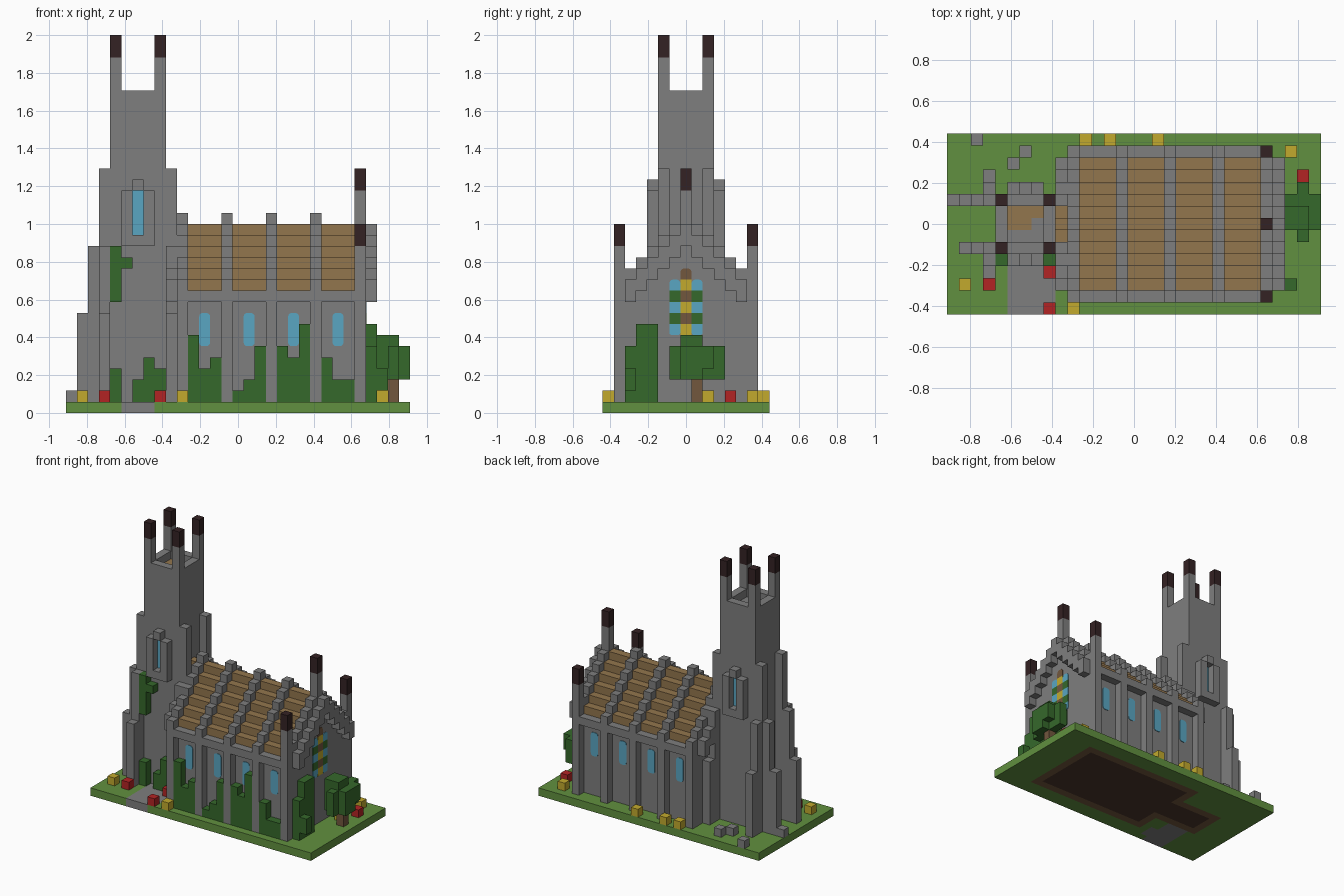
import bpy, bmesh, math
from mathutils import Vector

if "Cube" in bpy.data.objects:
    bpy.data.objects.remove(bpy.data.objects["Cube"])

U = 2 / 34                      # edge of one block
ORIGIN = Vector((-15.5, -7.5, 0))


def material(name, r, g, b):
    m = bpy.data.materials.new(name)
    m.use_nodes = True
    m.diffuse_color = (r, g, b, 1)
    m.node_tree.nodes["Principled BSDF"].inputs["Base Color"].default_value = (r, g, b, 1)
    return m


STONE = material("stone", .21, .21, .21)
GRASS = material("grass", .12, .28, .05)
ROOF = material("roof_tile", .29, .18, .075)
LEAF = material("leaf", .036, .14, .024)
GLASS = material("blue_glass", .1, .38, .54)
YELLOW = material("yellow", .54, .4, .027)
RED = material("red", .45, .017, .017)
DARK = material("dark_cap", .034, .016, .017)
WOOD = material("wood", .17, .095, .048)
SOIL = material("soil", .07, .035, .023)


def fill(x0, x1, y0, y1, z0, z1):
    return {(x, y, z) for x in range(x0, x1) for y in range(y0, y1) for z in range(z0, z1)}


def finish(name, bm, mat):
    bmesh.ops.remove_doubles(bm, verts=bm.verts, dist=1e-4)
    bmesh.ops.recalc_face_normals(bm, faces=bm.faces)
    mesh = bpy.data.meshes.new(name)
    for v in bm.verts:
        v.co = (v.co + ORIGIN) * U
    bm.to_mesh(mesh)
    bm.free()
    mesh.materials.append(mat)
    bpy.context.collection.objects.link(bpy.data.objects.new(name, mesh))


def blocks(name, mat, *parts):
    """Outer skin of a union of block sets."""
    cells = set().union(*parts)
    bm = bmesh.new()
    for c in cells:
        for axis in range(3):
            for side in (0, 1):
                near = list(c)
                near[axis] += 2 * side - 1
                if tuple(near) in cells:
                    continue
                quad = []
                for a, b in ((0, 0), (1, 0), (1, 1), (0, 1)):
                    p = Vector(c)
                    p[axis] += side
                    p[(axis + 1) % 3] += a
                    p[(axis + 2) % 3] += b
                    quad.append(bm.verts.new(p))
                bm.faces.new(quad if side else quad[::-1])
    finish(name, bm, mat)


def pane(name, mat, axis, plane, out, start, z0, z1, low=0, high=0):
    """Thin one-block-wide plate with optionally rounded ends."""
    corners = [(0, z0, low, 180), (1, z0, low, 270), (1, z1, high, 0), (0, z1, high, 90)]
    bm = bmesh.new()
    ring = []
    for a, z, r, turn in corners:
        ca, cz = a + (r if a == 0 else -r), z + (r if z == z0 else -r)
        for step in (range(4) if r else (0,)):
            t = math.radians(turn + 30 * step)
            p = Vector((0, 0, cz + r * math.sin(t)))
            p[axis] = plane
            p[1 - axis] = start + ca + r * math.cos(t)
            ring.append(bm.verts.new(p))
    face = bm.faces.new(ring)
    moved = bmesh.ops.extrude_face_region(bm, geom=[face])["geom"]
    push = Vector((0, 0, 0))
    push[axis] = out * .07
    bmesh.ops.translate(bm, vec=push, verts=[v for v in moved if isinstance(v, bmesh.types.BMVert)])
    finish(name, bm, mat)


def mirror(cells):
    return cells | {(x, 14 - y, z) for x, y, z in cells}


def slope(x, top, bottom, y0, y1):
    """Stepped gable slice; heights are given at the ridge."""
    return set().union(*(fill(x, x + 1, y, y + 1, bottom(abs(y - 7)), top - abs(y - 7))
                         for y in range(y0, y1)))


# Ground: lawn, path, wall footings and floor
floor = fill(11, 26, 3, 12, 0, 1) | fill(5, 11, 6, 9, 0, 1)
footing = (fill(10, 27, 2, 13, 0, 1) | fill(4, 10, 5, 10, 0, 1)) - floor
path = fill(5, 8, 0, 5, 0, 1) | fill(8, 9, 1, 3, 0, 1)
blocks("church_floor", SOIL, floor)
blocks("wall_footing", WOOD, footing)
blocks("path", STONE, path)
blocks("lawn", GRASS, fill(0, 31, 0, 15, 0, 1) - floor - footing - path)

# Tower with open top and stepped buttresses
tower = fill(4, 9, 5, 10, 1, 29) - fill(5, 8, 6, 9, 27, 29)
posts = mirror(fill(4, 5, 5, 6, 29, 32) | fill(8, 9, 5, 6, 29, 32))
blocks("tower", STONE, tower, posts, fill(5, 8, 6, 7, 27, 28), fill(7, 8, 7, 8, 27, 28))
blocks("tower_floor", ROOF, fill(5, 8, 7, 9, 27, 28) - fill(7, 8, 7, 8, 27, 28))
blocks("tower_caps", DARK, mirror(fill(4, 5, 5, 6, 32, 34) | fill(8, 9, 5, 6, 32, 34)))
buttress = set()
for x in (3, 9):
    for y, top in ((5, 22), (4, 15), (3, 9)):
        buttress |= fill(x, x + 1, y, y + 1, 1, top)
for x, top in ((2, 15), (1, 9)):
    buttress |= fill(x, x + 1, 5, 6, 1, top)
blocks("tower_buttresses", STONE, mirror(buttress))

# Tower windows
frame = fill(5, 8, 4, 5, 15, 20) | fill(6, 7, 4, 5, 20, 21)
blocks("tower_window_frames", STONE, mirror(frame - fill(6, 7, 4, 5, 16, 20)))
pane("tower_window_front", GLASS, 1, 5, -1, 6, 16, 20)
pane("tower_window_back", GLASS, 1, 10, 1, 6, 16, 20)

# Nave walls, eaves, ribs and gables
ribs = set().union(*(slope(x, 18, lambda d: 1, 1, 14) for x in (10, 14, 18, 22, 26)))
eaves = mirror(fill(10, 27, 1, 2, 10, 11))
corners = mirror(fill(26, 27, 1, 2, 1, 15))
trim = slope(27, 17, lambda d: 15 - d, 2, 13)
west_trim = slope(9, 17, lambda d: 15 - d, 2, 6)
blocks("nave", STONE, fill(10, 27, 2, 13, 1, 11), ribs, eaves, corners, trim,
       mirror(west_trim), fill(26, 27, 7, 8, 18, 20))
blocks("gable_caps", DARK, mirror(fill(26, 27, 1, 2, 15, 17)), fill(26, 27, 7, 8, 20, 22))

# Stepped roof between the ribs
roof = set().union(*(slope(x, 17, lambda d: 11, 2, 13) for x in range(11, 26)))
blocks("roof", ROOF, roof - ribs, slope(9, 17, lambda d: 11, 6, 9))

# Nave windows
for n, x in enumerate((12, 16, 20, 24), 1):
    pane(f"nave_window_front_{n}", GLASS, 1, 2, -1, x, 6, 9, .35, .35)
    pane(f"nave_window_back_{n}", GLASS, 1, 13, 1, x, 6, 9, .35, .35)

# Stained east window
for y in (6, 7, 8):
    for z in range(7, 13 if y == 7 else 12):
        pair = (YELLOW, WOOD) if y == 7 else (GLASS, LEAF)
        pane(f"east_pane_{y}_{z}", pair[(z - 7) % 2] if z < 12 else WOOD, 0, 27, 1, y, z, z + 1,
             .25 if z == 7 and y != 7 else 0, .35 if z == 12 or (z == 11 and y != 7) else 0)

# Ivy: column -> height along the nave front and tower front
ivy = set()
for x, tops in ((11, (7, 4, 5)), (15, (2, 3, 6)), (19, (6, 5, 8)), (23, (5, 3, 3))):
    for i, top in enumerate(tops):
        ivy |= fill(x + i, x + i + 1, 1, 2, 1, top)
for x, top in ((4, 4), (6, 3), (7, 5), (8, 4)):
    ivy |= fill(x, x + 1, 4, 5, 1, top)
blocks("ivy_front", LEAF, ivy, fill(4, 5, 4, 5, 10, 15), fill(5, 6, 4, 5, 13, 14))
blocks("ivy_east", LEAF, fill(27, 28, 2, 3, 1, 6), fill(27, 28, 3, 5, 1, 8), fill(28, 29, 2, 3, 2, 4))

# Small tree
blocks("tree_trunk", WOOD, fill(29, 30, 8, 9, 1, 4))
blocks("tree_crown", LEAF, fill(28, 31, 7, 10, 4, 6), fill(29, 30, 6, 11, 3, 6),
       fill(28, 30, 7, 9, 6, 7), fill(28, 31, 7, 9, 3, 4))

# Flowers and loose stones on the lawn


def scatter(name, mat, spots):
    blocks(name, mat, {(x, y, 1) for x, y in spots})


scatter("yellow_flowers", YELLOW, [(1, 2), (10, 0), (11, 14), (13, 14), (17, 14), (28, 13), (28, 9)])
scatter("red_flowers", RED, [(3, 2), (8, 3), (8, 0), (29, 11)])
scatter("loose_stones", STONE, [(0, 9), (2, 14), (5, 12), (6, 13)])
